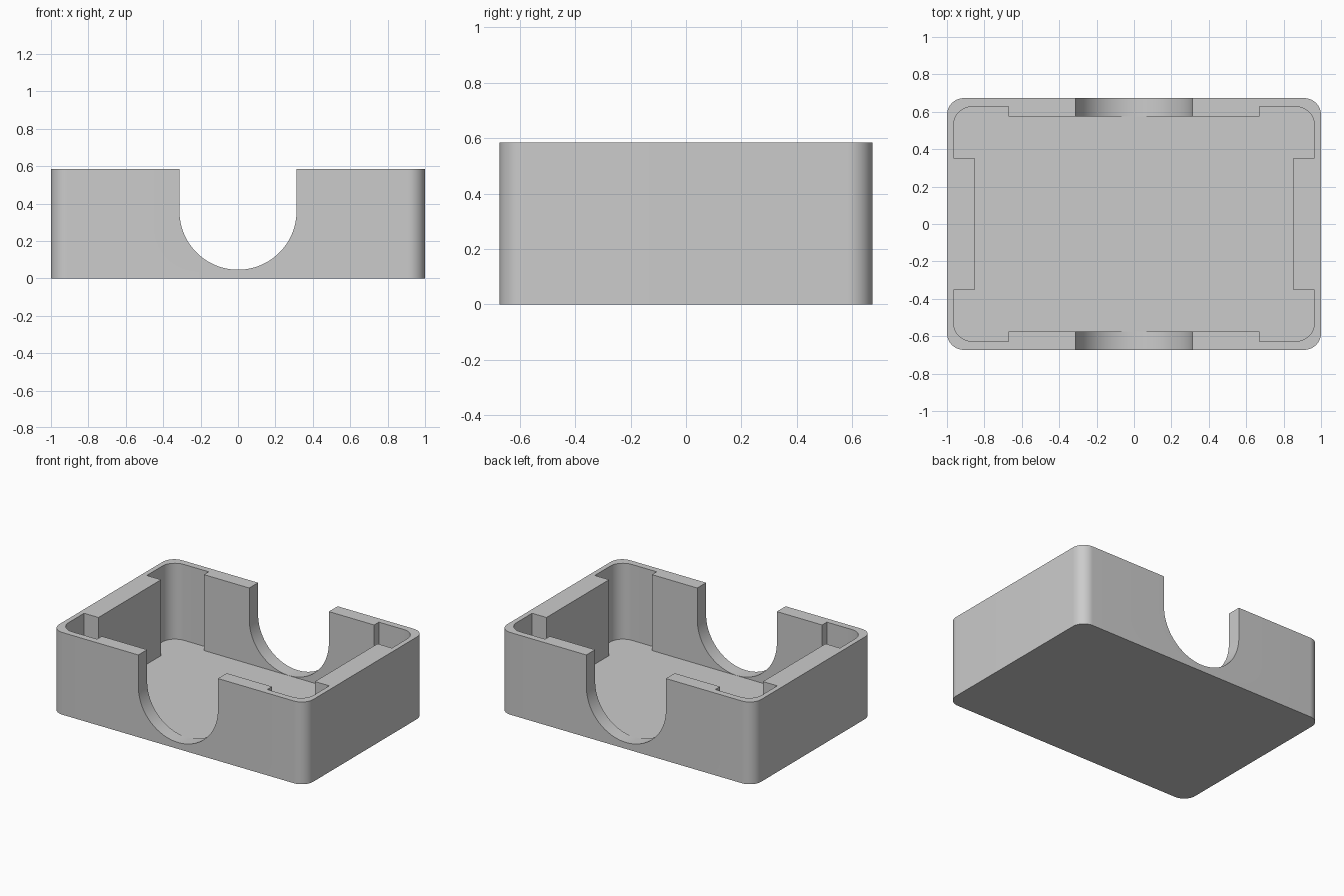
import bpy, bmesh
from math import sin, cos, pi

cube = bpy.data.objects.get("Cube")
if cube:
    bpy.data.objects.remove(cube, do_unlink=True)

HEIGHT, FLOOR = 0.585, 0.045

grey = bpy.data.materials.new("light_grey")
grey.use_nodes = True
grey.diffuse_color = (0.6, 0.6, 0.6, 1)
grey.node_tree.nodes["Principled BSDF"].inputs["Base Color"].default_value = (0.6, 0.6, 0.6, 1)


def arc(cx, cy, r, start, end, n):
    return [(cx + r * cos(start + (end - start) * i / n),
             cy + r * sin(start + (end - start) * i / n)) for i in range(n + 1)]


def four_fold(quarter):
    """Mirror an outline of the +x +y quadrant into a closed loop."""
    left = [(-x, y) for x, y in reversed(quarter)]
    half = quarter + left
    return half + [(-x, -y) for x, y in half]


def prism(name, points, vector):
    """Extrude a closed loop of 3D points along a vector."""
    bm = bmesh.new()
    face = bm.faces.new([bm.verts.new(p) for p in points])
    new = bmesh.ops.extrude_face_region(bm, geom=[face])["geom"]
    bmesh.ops.translate(bm, vec=vector, verts=[v for v in new if isinstance(v, bmesh.types.BMVert)])
    bmesh.ops.recalc_face_normals(bm, faces=bm.faces)
    mesh = bpy.data.meshes.new(name)
    bm.to_mesh(mesh)
    bm.free()
    mesh.materials.append(grey)
    obj = bpy.data.objects.new(name, mesh)
    bpy.context.collection.objects.link(obj)
    return obj


# Rounded outer block
outer = four_fold(arc(0.91, 0.583, 0.09, 0, pi / 2, 16))
tray = prism("tray_body", [(x, y, 0) for x, y in outer], (0, 0, HEIGHT))

# Pocket: rounded corners, with thicker walls in the middle of each side
inner = four_fold([(0.852, 0.352), (0.965, 0.352)]
                  + arc(0.865, 0.527, 0.1, 0, pi / 2, 16)
                  + [(0.67, 0.627), (0.67, 0.574)])
pocket = prism("pocket_cutter", [(x, y, FLOOR) for x, y in inner], (0, 0, 1))

# U-shaped opening through the front and back walls
radius = 0.313
u_shape = [(-radius, 1)] + arc(0, FLOOR + 0.001 + radius, radius, pi, 2 * pi, 64) + [(radius, 1)]
opening = prism("opening_cutter", [(x, -1, z) for x, z in u_shape], (0, 2, 0))

bpy.context.view_layer.objects.active = tray
for cutter in (pocket, opening):
    cutter.hide_render = True
    mod = tray.modifiers.new(cutter.name, "BOOLEAN")
    mod.operation = "DIFFERENCE"
    mod.solver = "EXACT"
    mod.object = cutter
    bpy.ops.object.modifier_apply(modifier=mod.name)
    bpy.data.objects.remove(cutter, do_unlink=True)

# Smooth the rounded walls, keep the edges crisp
bpy.ops.object.select_all(action="DESELECT")
tray.select_set(True)
bpy.ops.object.shade_smooth_by_angle(angle=pi / 6)
